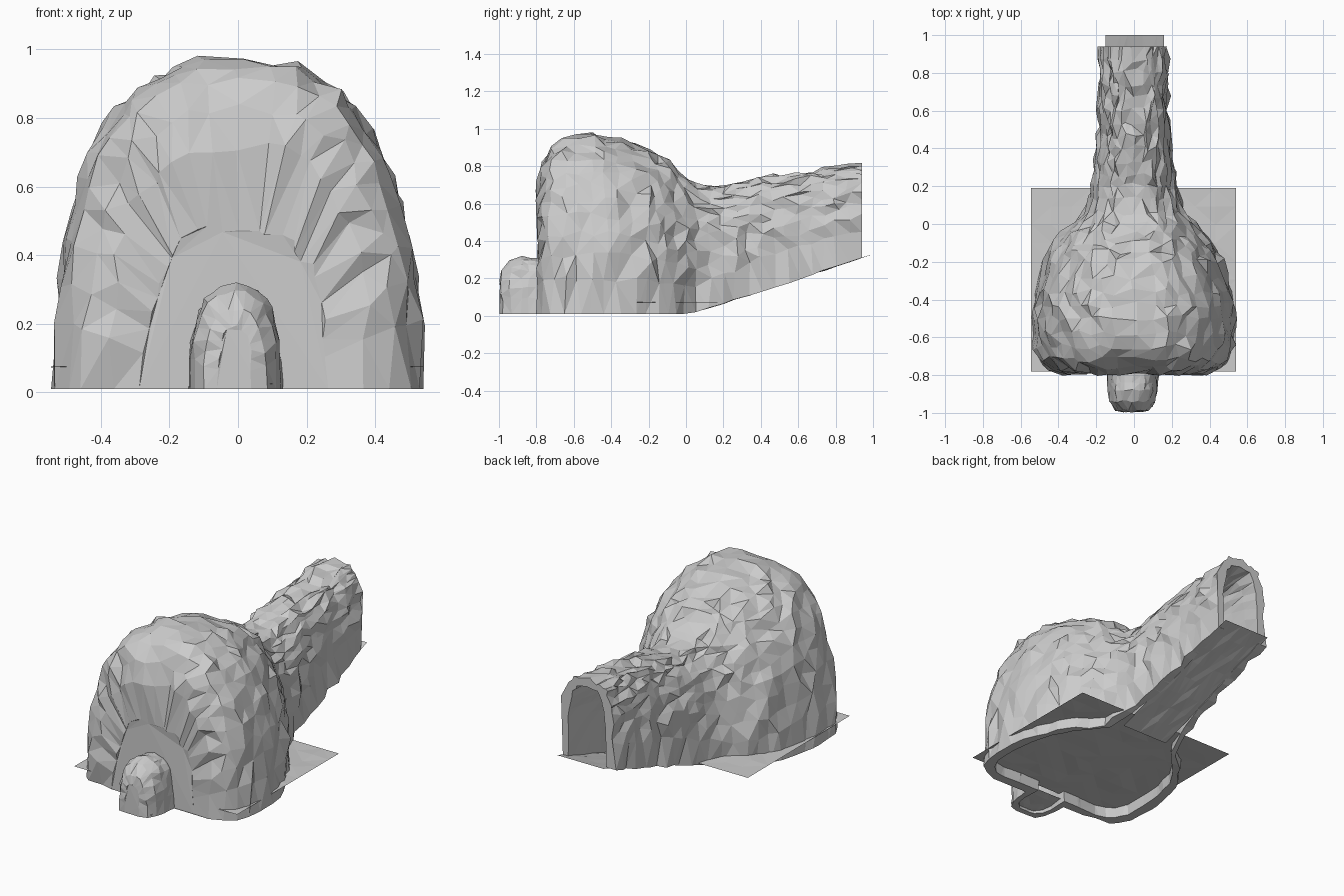
import bpy, bmesh, math, random

if "Cube" in bpy.data.objects:
    bpy.data.objects.remove(bpy.data.objects["Cube"])

random.seed(7)

# Ring: y, half width, base z, top z, roundness exponent
CAVE = [(-.79, .27, .01, .48, 2.7), (-.785, .38, .01, .72, 2.7),
        (-.765, .45, .01, .83, 2.7), (-.72, .49, .01, .91, 2.7), (-.65, .525, .01, .955, 2.6),
        (-.5, .53, .01, .97, 2.6), (-.36, .515, .01, .945, 2.6), (-.2, .475, .01, .88, 2.6),
        (-.1, .42, .01, .82, 2.6), (0, .33, .01, .735, 2.6), (.06, .27, .02, .7, 2.7),
        (.2, .225, .065, .69, 3), (.4, .19, .13, .735, 3.3), (.94, .175, .31, .805, 3.6)]
ALCOVE = [(-.995, .05, .01, .19, 2.6), (-.985, .09, .01, .24, 2.6), (-.94, .125, .01, .295, 2.6),
          (-.88, .137, .01, .315, 2.6), (-.8, .135, .01, .305, 2.6), (-.74, .135, .01, .29, 2.6)]


def loft(name, keys, sides, gap, jitter, cx=0):
    """Closed rough tunnel made of arch-shaped rings."""
    rings = []
    for a, b in zip(keys, keys[1:]):
        n = max(1, round((b[0] - a[0]) / gap))
        rings += [[p + (q - p) * i / n for p, q in zip(a, b)] for i in range(n)]
    rings.append(keys[-1])
    bm = bmesh.new()
    rows = []
    for r, (y, w, b, t, e) in enumerate(rings):
        row = []
        for i in range(sides + 1):
            a = math.pi * i / sides
            c, s = math.cos(a), max(0, math.sin(a))
            x = math.copysign(abs(c) ** (2 / e), c) * w
            z = b + (t - b) * s ** (2 / e)
            jx, jy, jz = (random.uniform(-jitter, jitter) for _ in range(3))
            if i in (0, sides):
                jz = 0
            if r == 0:
                jy *= .4
            if r == len(rings) - 1:
                jy = 0
            row.append(bm.verts.new((cx + x + jx, y + jy, z + jz)))
        rows.append(row)
    for p, q in zip(rows, rows[1:]):
        for i in range(sides + 1):
            j = (i + 1) % (sides + 1)
            bm.faces.new((p[i], q[i], q[j], p[j]))
    bm.faces.new(rows[0])
    bm.faces.new(rows[-1][::-1])
    bmesh.ops.triangulate(bm, faces=bm.faces[:])
    if bm.calc_volume(signed=True) < 0:
        bmesh.ops.reverse_faces(bm, faces=bm.faces[:])
    return finish(name, bm)


def finish(name, bm):
    me = bpy.data.meshes.new(name)
    bm.to_mesh(me)
    bm.free()
    ob = bpy.data.objects.new(name, me)
    bpy.context.collection.objects.link(ob)
    return ob


def inset(keys, d, front, end):
    """Shrink rings inward and push them through the base and the open end."""
    out = [[y, max(.03, w - d), b - .12, t - d, e] for y, w, b, t, e in keys]
    for i, r in enumerate(out):
        r[0] += front * max(0, 1 - i / 7)
    out.append([end] + out[-1][1:])
    return out


def boolean(target, tool, operation):
    m = target.modifiers.new(operation, 'BOOLEAN')
    m.operation, m.object, m.solver = operation, tool, 'MANIFOLD'
    bpy.context.view_layer.objects.active = target
    bpy.ops.object.modifier_apply(modifier=m.name)
    bpy.data.objects.remove(tool)


def floor(name, x0, x1, y0, y1, z0, z1, n, bump):
    """Slightly uneven sheet rising from z0 at the front to z1 at the back."""
    bm = bmesh.new()
    bmesh.ops.create_grid(bm, x_segments=n, y_segments=n, size=.5)
    for v in bm.verts:
        u, k = v.co.x + .5, v.co.y + .5
        edge = min(u, k, 1 - u, 1 - k) < .01
        z = z0 + (z1 - z0) * k + (0 if edge else random.uniform(-bump, bump))
        v.co = (x0 + (x1 - x0) * u, y0 + (y1 - y0) * k, z)
    bmesh.ops.triangulate(bm, faces=bm.faces[:])
    return finish(name, bm)


# Rock shell: chamber and sloping tunnel joined to the small front alcove, then hollowed
shell = loft("cave_shell", CAVE, 26, .065, .019)
boolean(shell, loft("alcove", ALCOVE, 16, .045, .007, -.007), 'UNION')
boolean(shell, loft("chamber_hollow", inset(CAVE, .045, .05, 1.05), 22, .1, .006), 'DIFFERENCE')
boolean(shell, loft("alcove_hollow", inset(ALCOVE, .035, .035, -.68), 14, .06, .003, -.007), 'DIFFERENCE')

# Floors
floor("chamber_floor", -.545, .54, -.78, .19, .075, .072, 10, .003)
floor("tunnel_floor", -.15, .16, .1, 1, .036, .33, 8, .004)
floor("alcove_floor", -.11, .1, -.97, -.77, .025, .04, 4, .003)
